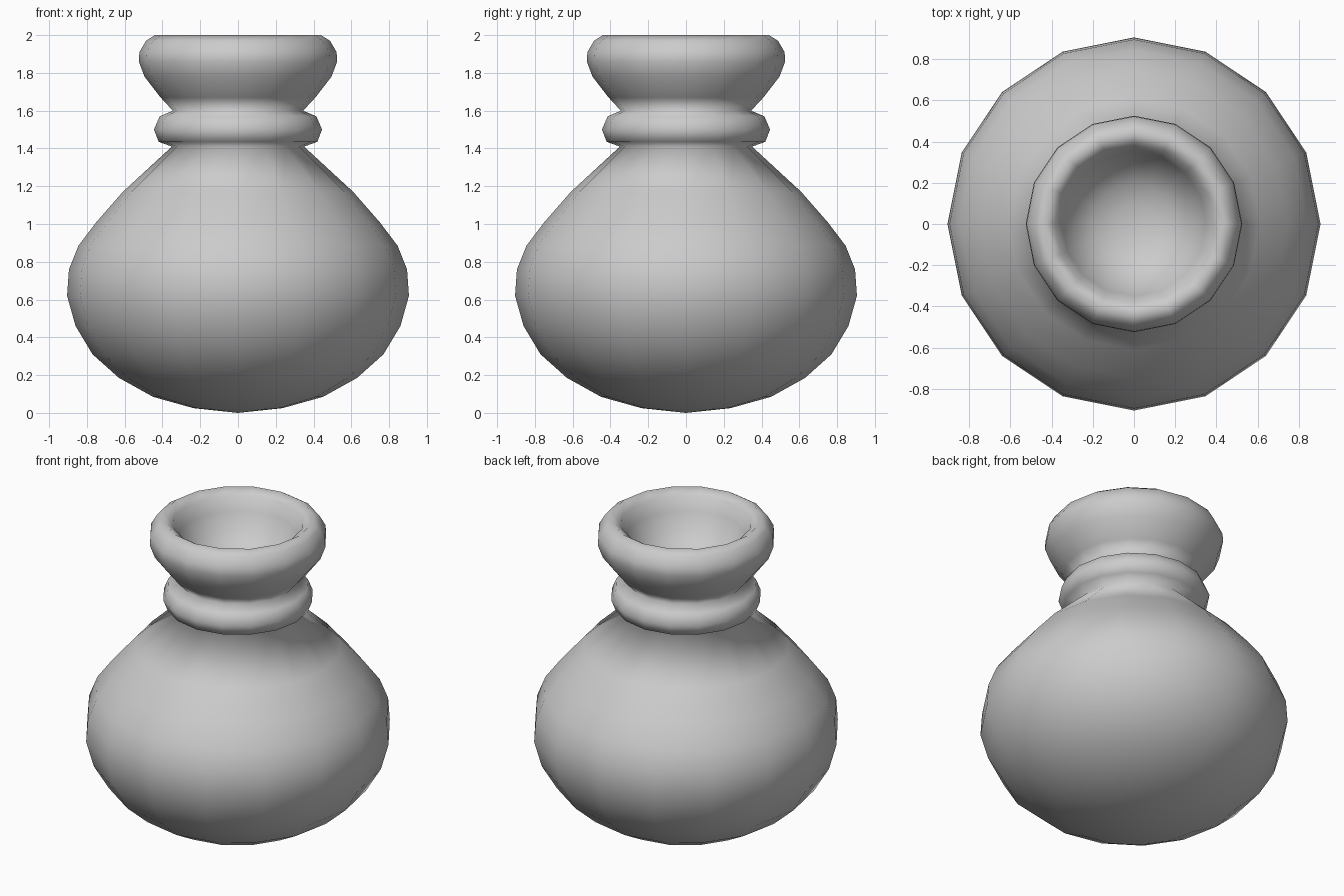
import bpy
import bmesh
import math

if "Cube" in bpy.data.objects:
    bpy.data.objects.remove(bpy.data.objects["Cube"])

SIDES = 16

# Profile as (radius, height), grouped by section
belly = [(0, 0), (.235, .025), (.45, .085), (.63, .185), (.77, .31), (.86, .46),
         (.905, .62), (.895, .76), (.845, .885), (.75, 1.01), (.61, 1.17), (.35, 1.41)]
neck_ring = [(.42, 1.435), (.445, 1.5), (.415, 1.57), (.345, 1.6)]
lip = [(.41, 1.67), (.495, 1.78), (.525, 1.86), (.522, 1.91), (.487, 1.97), (.44, 2.0)]
bowl = [(.385, 1.965), (.35, 1.88), (.29, 1.77), (.2, 1.7), (.1, 1.67), (0, 1.66)]
profile = belly + neck_ring + lip + bowl

# Single clay colour
clay = bpy.data.materials.new("light_grey_clay")
clay.use_nodes = True
colour = (.6, .6, .6, 1)
clay.diffuse_color = colour
clay.node_tree.nodes["Principled BSDF"].inputs["Base Color"].default_value = colour

# Turn the profile around the vertical axis
bm = bmesh.new()
verts = [bm.verts.new((r, 0, z)) for r, z in profile]
edges = [bm.edges.new(pair) for pair in zip(verts, verts[1:])]
bmesh.ops.spin(bm, geom=verts + edges, cent=(0, 0, 0), axis=(0, 0, 1),
               angle=math.tau, steps=SIDES, use_merge=False)
bmesh.ops.remove_doubles(bm, verts=bm.verts, dist=.001)
bmesh.ops.recalc_face_normals(bm, faces=bm.faces)
for face in bm.faces:
    face.smooth = True

mesh = bpy.data.meshes.new("vase")
bm.to_mesh(mesh)
bm.free()
mesh.materials.append(clay)
vase = bpy.data.objects.new("vase", mesh)
bpy.context.collection.objects.link(vase)
